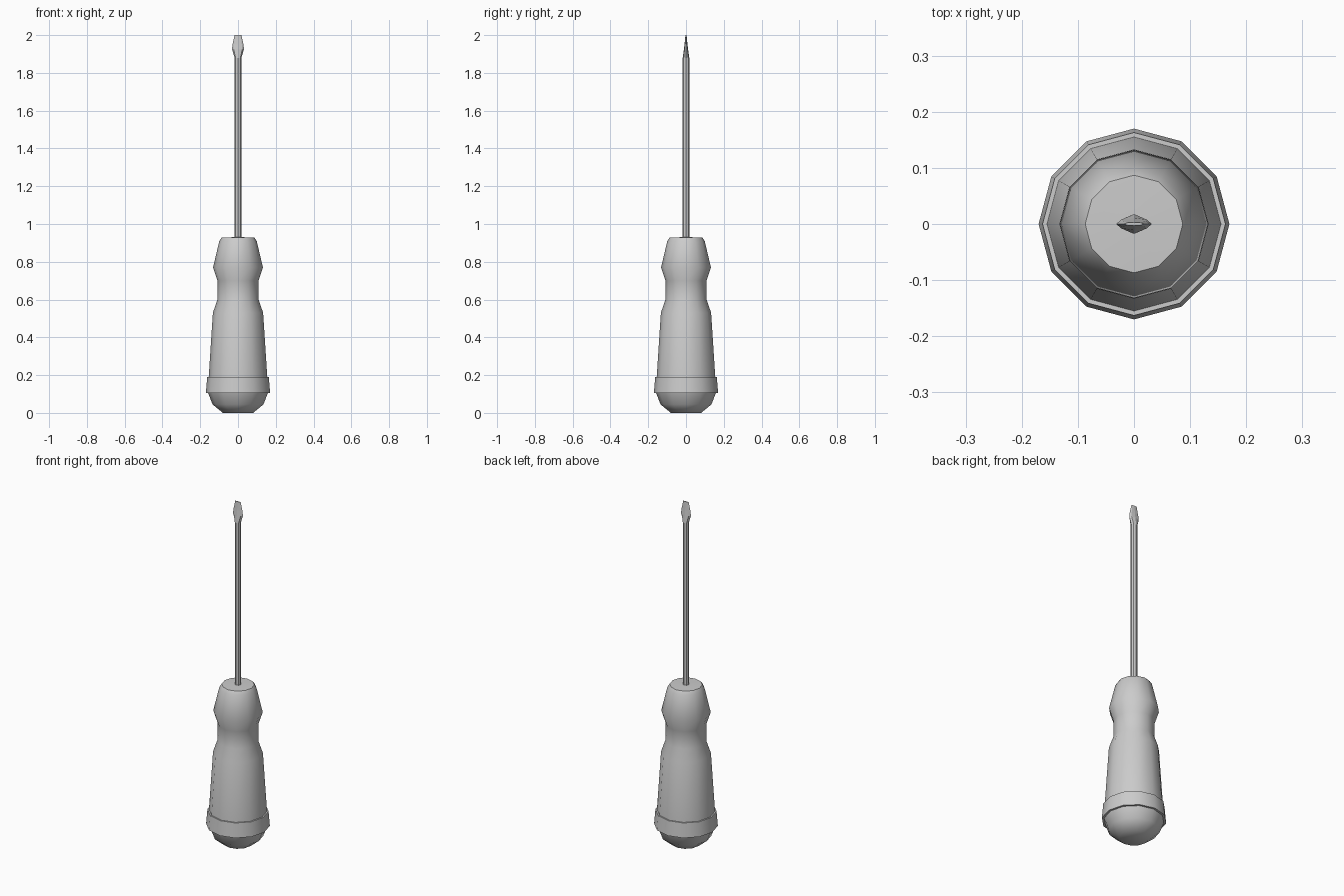
import bpy, bmesh, math

if "Cube" in bpy.data.objects:
    bpy.data.objects.remove(bpy.data.objects["Cube"])


def loft(name, rings, sides, smooth=None):
    """Stack elliptical rings (rx, ry, z) into a closed solid."""
    bm = bmesh.new()
    loops = []
    for rx, ry, z in rings:
        loops.append([bm.verts.new((rx * math.cos(2 * math.pi * i / sides),
                                    ry * math.sin(2 * math.pi * i / sides), z))
                      for i in range(sides)])
    for a, b in zip(loops, loops[1:]):
        for i in range(sides):
            j = (i + 1) % sides
            bm.faces.new((a[i], a[j], b[j], b[i]))
    bm.faces.new(loops[0][::-1])
    bm.faces.new(loops[-1])
    bmesh.ops.recalc_face_normals(bm, faces=bm.faces)
    mesh = bpy.data.meshes.new(name)
    bm.to_mesh(mesh)
    bm.free()
    ob = bpy.data.objects.new(name, mesh)
    bpy.context.collection.objects.link(ob)
    if smooth:
        bpy.ops.object.select_all(action='DESELECT')
        ob.select_set(True)
        bpy.context.view_layer.objects.active = ob
        bpy.ops.object.shade_smooth_by_angle(angle=math.radians(smooth))
    return ob


def lathe(name, profile, smooth):
    return loft(name, [(r, r, z) for r, z in profile], 12, smooth)


# Handle: rounded butt, collar band, tapered grip, waist and shoulder
lathe("handle", [
    (0.08, 0.0), (0.135, 0.045), (0.158, 0.105), (0.17, 0.105),
    (0.163, 0.19), (0.155, 0.19), (0.133, 0.53), (0.109, 0.6),
    (0.109, 0.70), (0.132, 0.77), (0.099, 0.91), (0.087, 0.928),
    (0.03, 0.93)], 55)

# Shaft with flared, flattened blade tip
loft("shaft_and_blade", [
    (0.0175, 0.0175, 0.90), (0.0175, 0.0175, 1.88),
    (0.032, 0.011, 1.925), (0.029, 0.008, 1.95),
    (0.018, 0.003, 2.0)], 8)
